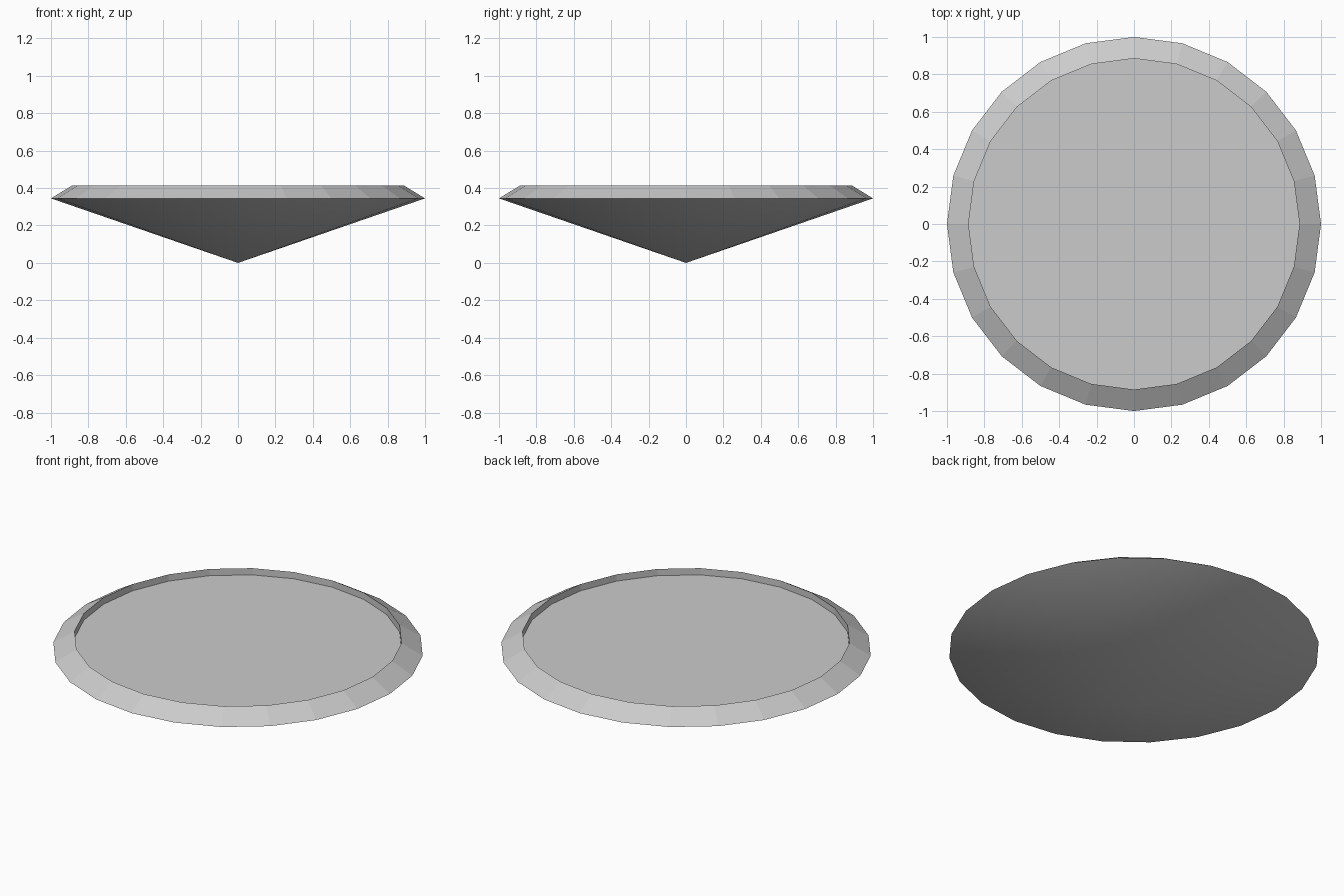
import bpy
from math import cos, sin, tau

if "Cube" in bpy.data.objects:
    bpy.data.objects.remove(bpy.data.objects["Cube"])

SIDES = 24
RIM_Z, TOP_Z, PANE_Z = 0.345, 0.415, 0.375
INNER_R = 0.885


def ring(radius, z):
    return [(radius * cos(tau * i / SIDES), radius * sin(tau * i / SIDES), z)
            for i in range(SIDES)]


def add_part(name, verts, faces, smooth=False):
    mesh = bpy.data.meshes.new(name)
    mesh.from_pydata(verts, [], faces)
    mesh.polygons.foreach_set("use_smooth", [smooth] * len(faces))
    mesh.update()
    obj = bpy.data.objects.new(name, mesh)
    bpy.context.collection.objects.link(obj)
    return obj


def band(name, lower, upper):
    # Strip of flat quads between two rings
    faces = []
    for i in range(SIDES):
        j = (i + 1) % SIDES
        faces.append((i, j, SIDES + j, SIDES + i))
    return add_part(name, lower + upper, faces)


# Smooth shallow cone underside
add_part("cone_underside", ring(1.0, RIM_Z) + [(0, 0, 0)],
         [((i + 1) % SIDES, i, SIDES) for i in range(SIDES)], smooth=True)

# Sloping faceted rim, and the short wall dropping inside it
band("rim_bevel", ring(1.0, RIM_Z), ring(INNER_R, TOP_Z))
band("inner_lip", ring(INNER_R, TOP_Z), ring(INNER_R, PANE_Z))

# Flat translucent pane recessed in the rim
pane = add_part("pane", ring(INNER_R, PANE_Z), [tuple(range(SIDES))])
glass = bpy.data.materials.new("glass")
glass.diffuse_color = (0.8, 0.8, 0.8, 0.5)
glass.use_nodes = True
glass.node_tree.nodes["Principled BSDF"].inputs["Base Color"].default_value = glass.diffuse_color
pane.data.materials.append(glass)
